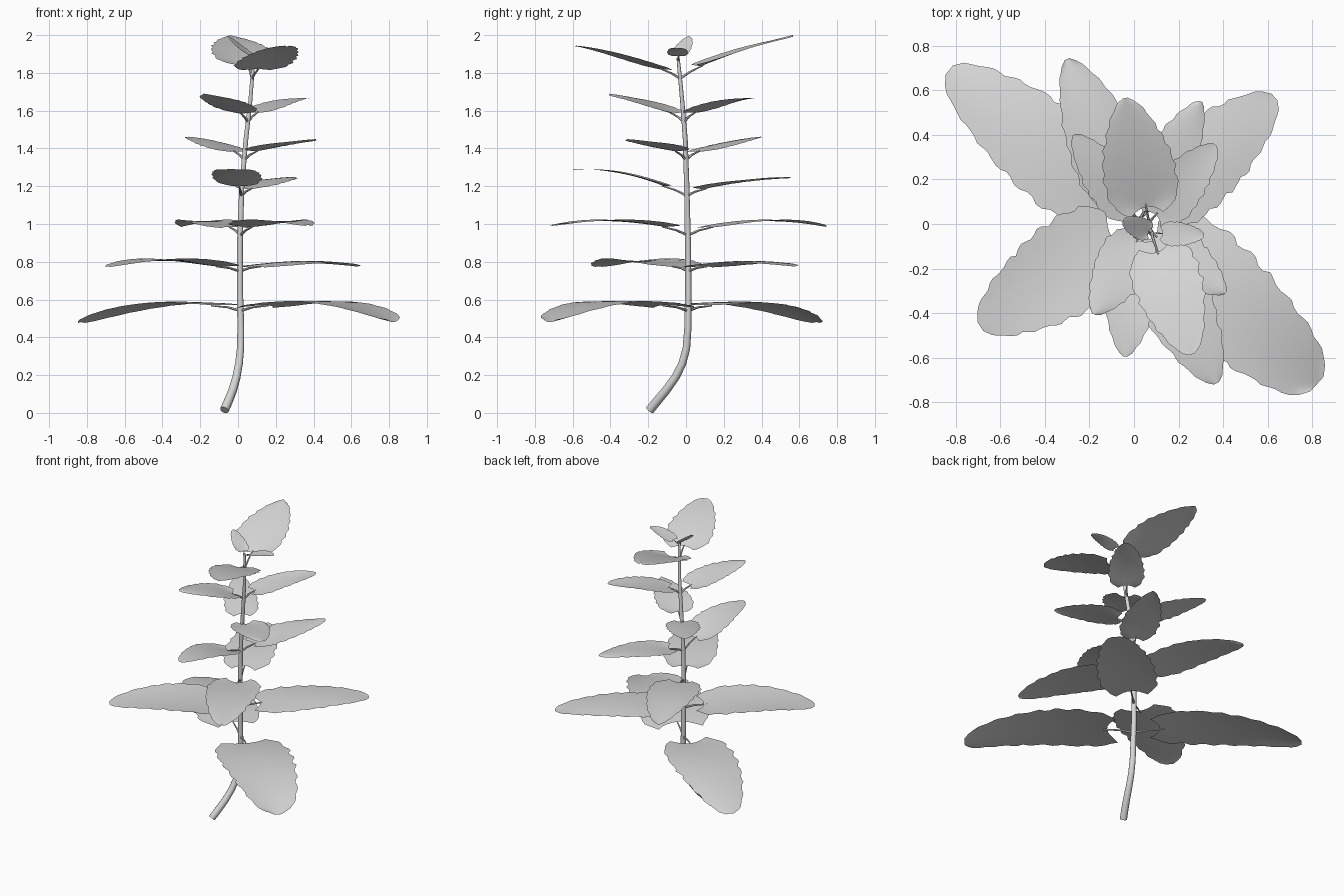
import bpy, bmesh, math, random
from mathutils import Vector

cube = bpy.data.objects.get("Cube")
if cube:
    bpy.data.objects.remove(cube, do_unlink=True)

random.seed(4)

# One plain grey for the whole plant
grey = bpy.data.materials.new("plain_grey")
grey.use_nodes = True
grey.diffuse_color = (0.68, 0.68, 0.68, 1)
grey.node_tree.nodes["Principled BSDF"].inputs["Base Color"].default_value = (0.68, 0.68, 0.68, 1)


def finish(bm, name):
    mesh = bpy.data.meshes.new(name)
    bm.to_mesh(mesh)
    bm.free()
    mesh.materials.append(grey)
    obj = bpy.data.objects.new(name, mesh)
    bpy.context.collection.objects.link(obj)
    bpy.ops.object.select_all(action='DESELECT')
    obj.select_set(True)
    bpy.context.view_layer.objects.active = obj
    bpy.ops.object.shade_smooth_by_angle(angle=math.radians(50))
    return obj


def tube(name, points, radii, sides, ref):
    """Capped tube through points, one radius per point."""
    bm = bmesh.new()
    pts = [Vector(p) for p in points]
    rings = []
    for i, p in enumerate(pts):
        d = (pts[min(i + 1, len(pts) - 1)] - pts[max(i - 1, 0)]).normalized()
        u = d.cross(ref).normalized()
        v = d.cross(u)
        rings.append([bm.verts.new(p + radii[i] * (u * math.cos(a) + v * math.sin(a)))
                      for a in (2 * math.pi * k / sides for k in range(sides))])
    for a, b in zip(rings, rings[1:]):
        for k in range(sides):
            n = (k + 1) % sides
            bm.faces.new((a[k], a[n], b[n], b[k]))
    bm.faces.new(rings[0])
    bm.faces.new(rings[-1])
    bmesh.ops.recalc_face_normals(bm, faces=bm.faces)
    return finish(bm, name)


def lookup(table, x):
    """Linear interpolation in a list of rows (x, value, ...)."""
    for a, b in zip(table, table[1:]):
        if x <= b[0]:
            f = (x - a[0]) / (b[0] - a[0])
            return [p + (q - p) * f for p, q in zip(a, b)][1:]
    return list(table[-1][1:])


# Stem path: z, x, y, radius
STEM = [(0.015, -0.072, -0.192, 0.024), (0.06, -0.052, -0.155, 0.024),
        (0.12, -0.028, -0.105, 0.023), (0.19, -0.008, -0.055, 0.022),
        (0.26, 0.005, -0.02, 0.021), (0.34, 0.013, 0.002, 0.02),
        (0.45, 0.015, 0.01, 0.019), (0.65, 0.01, 0.012, 0.017),
        (0.9, 0.01, 0.01, 0.016), (1.2, 0.02, 0.004, 0.014),
        (1.45, 0.042, -0.004, 0.013), (1.65, 0.065, -0.02, 0.011),
        (1.8, 0.077, -0.034, 0.01), (1.88, 0.08, -0.042, 0.008)]
tube("stem", [(x, y, z) for z, x, y, r in STEM], [r for *_, r in STEM], 10, Vector((1, 0, 0)))

# Relative half width along the blade, broad near the base
OUTLINE = [(0, 0.42), (0.05, 0.74), (0.12, 0.92), (0.22, 1.0), (0.4, 0.96), (0.55, 0.84),
           (0.7, 0.67), (0.82, 0.5), (0.92, 0.31), (0.97, 0.18), (1, 0.05)]
ROWS, HALF = 30, 4


def leaf(name, node_z, tip, base_z, start, width, arch, blunt):
    """Toothed blade from start distance to the tip, with its stalk."""
    x, y, r = lookup(STEM, node_z)
    tip = Vector(tip)
    flat = Vector((tip.x - x, tip.y - y, 0)).normalized()
    side = Vector((-flat.y, flat.x, 0))
    base = Vector((x, y, base_z)) + flat * start
    length = (tip - base).length
    phase = random.uniform(0, 6)
    bm = bmesh.new()
    grid = []
    for i in range(ROWS + 1):
        t = i / ROWS
        w = width * lookup(OUTLINE, t)[0] ** blunt
        row = []
        for j in range(-HALF, HALF + 1):
            s = j / HALF
            edge = w * s
            if abs(j) == HALF:
                # Rounded, uneven teeth along the rim
                edge *= 1 + 0.04 * math.sin(t * 46 + phase + s) + random.uniform(-0.025, 0.025)
            p = base + (tip - base) * t + side * edge
            p -= flat * (0.07 * length * s * s * (1 - t) ** 6)
            p.z += arch * 4 * t * (1 - t) + 0.06 * width * s * s * math.cos(3 * t + phase)
            row.append(bm.verts.new(p))
        grid.append(row)
    for a, b in zip(grid, grid[1:]):
        for j in range(2 * HALF):
            bm.faces.new((a[j + 1], a[j], b[j], b[j + 1]))
    bmesh.ops.recalc_face_normals(bm, faces=bm.faces)
    if sum(f.normal.z for f in bm.faces) < 0:
        bmesh.ops.reverse_faces(bm, faces=bm.faces)
    finish(bm, name + "_blade")

    # Stalk from the stem into the blade
    foot = Vector((x, y, node_z))
    mid = foot.lerp(base, 0.5) + Vector((0, 0, 0.004))
    k = 0.45 if width < 0.07 else 1
    tube(name + "_stalk", [foot, mid, base + (tip - base) * 0.03],
         [0.008 * k, 0.006 * k, 0.004 * k], 6, Vector((0, 0, 1)))


# Leaf pairs from bottom to top:
# stem height, tip, blade base height, blade start, half width, arch, bluntness
LEAVES = [
    (0.54, (-0.83, 0.69, 0.48), 0.57, 0.17, 0.215, 0.055, 0.7),
    (0.54, (0.82, -0.72, 0.48), 0.57, 0.17, 0.235, 0.06, 0.55),
    (0.75, (-0.69, -0.46, 0.775), 0.775, 0.13, 0.215, 0.03, 0.75),
    (0.75, (0.63, 0.57, 0.775), 0.775, 0.13, 0.19, 0.03, 0.75),
    (0.94, (-0.30, 0.74, 0.985), 0.985, 0.13, 0.165, 0.03, 0.9),
    (0.94, (0.37, -0.715, 0.995), 0.985, 0.13, 0.17, 0.025, 0.85),
    (1.15, (-0.04, -0.595, 1.29), 1.20, 0.12, 0.13, 0.025, 0.9),
    (1.15, (0.30, 0.55, 1.25), 1.185, 0.10, 0.125, 0.015, 0.95),
    (1.34, (-0.27, 0.40, 1.46), 1.385, 0.08, 0.11, 0.01, 0.9),
    (1.34, (0.41, -0.31, 1.45), 1.385, 0.08, 0.12, 0.01, 0.95),
    (1.54, (-0.18, -0.405, 1.69), 1.585, 0.07, 0.125, 0.015, 0.9),
    (1.54, (0.365, 0.355, 1.665), 1.59, 0.07, 0.115, 0.012, 0.85),
    (1.77, (-0.04, 0.565, 2.0), 1.835, 0.11, 0.165, 0.012, 0.9),
    (1.77, (0.26, -0.585, 1.94), 1.82, 0.10, 0.155, 0.02, 0.85),
    (1.86, (0.315, -0.05, 1.93), 1.89, 0.05, 0.055, 0.008, 0.8),
    (1.87, (-0.05, 0.015, 1.995), 1.89, 0.015, 0.05, 0.0, 0.7),
]
for n, spec in enumerate(LEAVES):
    leaf(f"leaf_{n // 2 + 1}_{'ab'[n % 2]}", *spec)
